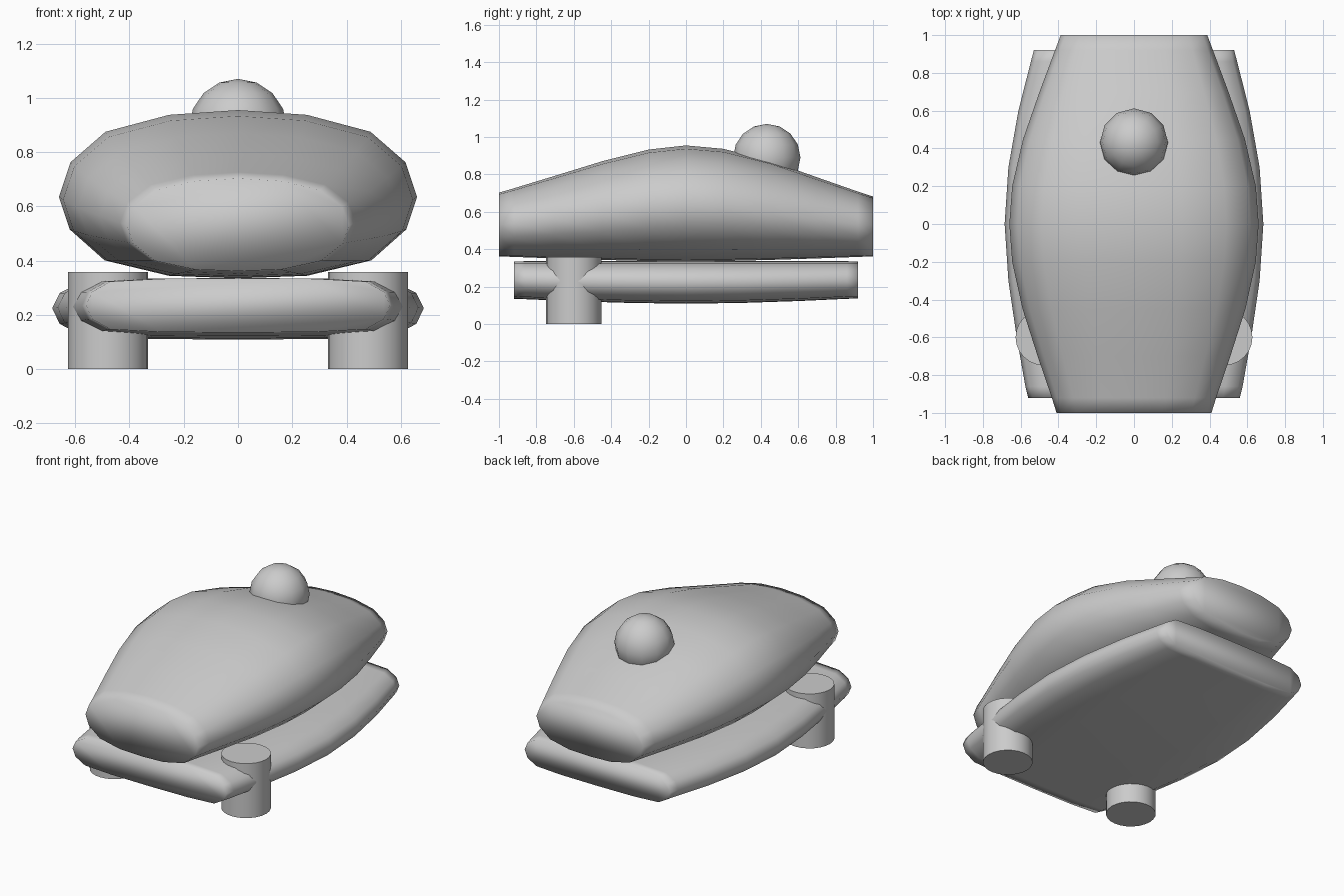
import bpy, bmesh

if "Cube" in bpy.data.objects:
    bpy.data.objects.remove(bpy.data.objects["Cube"])


def loft(name, stations, half):
    """Skin closed rings along y. Station: (y, half width, bottom, middle, top)."""
    section = half + [(-x, z) for x, z in half[-2:0:-1]]
    bm = bmesh.new()
    rings = []
    for y, w, bottom, mid, top in stations:
        rings.append([bm.verts.new((x * w, y, mid + z * ((top - mid) if z > 0 else (mid - bottom))))
                      for x, z in section])
    n = len(section)
    for a, b in zip(rings, rings[1:]):
        for i in range(n):
            j = (i + 1) % n
            bm.faces.new((a[i], a[j], b[j], b[i]))
    bm.faces.new(rings[0])
    bm.faces.new(rings[-1][::-1])
    bmesh.ops.recalc_face_normals(bm, faces=bm.faces)
    mesh = bpy.data.meshes.new(name)
    bm.to_mesh(mesh)
    bm.free()
    mesh.shade_smooth()
    obj = bpy.data.objects.new(name, mesh)
    bpy.context.collection.objects.link(obj)
    return obj


# Bulging upper hull, sixteen-sided and fully smooth
hull_half = [(0, 1), (.385, .945), (.74, .75), (.935, .4), (1, 0),
             (.94, -.4), (.745, -.78), (.385, -.97), (0, -1)]
loft("upper_hull", [
    (-1.00, .410, .362, .530, .703),
    (-.92, .435, .359, .540, .726),
    (-.70, .510, .351, .565, .793),
    (-.45, .590, .343, .595, .870),
    (-.20, .645, .337, .625, .933),
    (0.00, .660, .335, .635, .955),
    (.20, .645, .337, .625, .937),
    (.45, .587, .343, .595, .873),
    (.70, .500, .351, .562, .785),
    (.92, .418, .359, .535, .708),
    (1.00, .388, .362, .525, .682)], hull_half)

# Flat lower plate with pointed rounded sides
plate_half = [(0, 1), (.5, .98), (.84, .88), (.96, .5), (1, 0),
              (.96, -.5), (.84, -.88), (.5, -.98), (0, -1)]
loft("lower_plate", [
    (-.92, .560, .135, .235, .335),
    (-.86, .575, .133, .234, .336),
    (-.60, .621, .122, .229, .336),
    (-.30, .665, .113, .226, .336),
    (0.00, .685, .109, .225, .336),
    (.30, .665, .113, .226, .336),
    (.60, .612, .123, .230, .336),
    (.86, .546, .135, .234, .336),
    (.92, .530, .137, .235, .335)], plate_half)

# Pair of upright posts through the plate
for side, label in ((-1, "left"), (1, "right")):
    bpy.ops.mesh.primitive_cylinder_add(vertices=24, radius=.148, depth=.358,
                                        location=(side * .479, -.6, .179))
    bpy.context.object.name = label + "_post"
    bpy.ops.object.shade_smooth_by_angle()

# Dome ball sunk into the top of the hull
bpy.ops.mesh.primitive_uv_sphere_add(segments=12, ring_count=8, radius=.18,
                                     location=(0, .432, .89))
bpy.context.object.name = "top_dome"
bpy.ops.object.shade_smooth()
